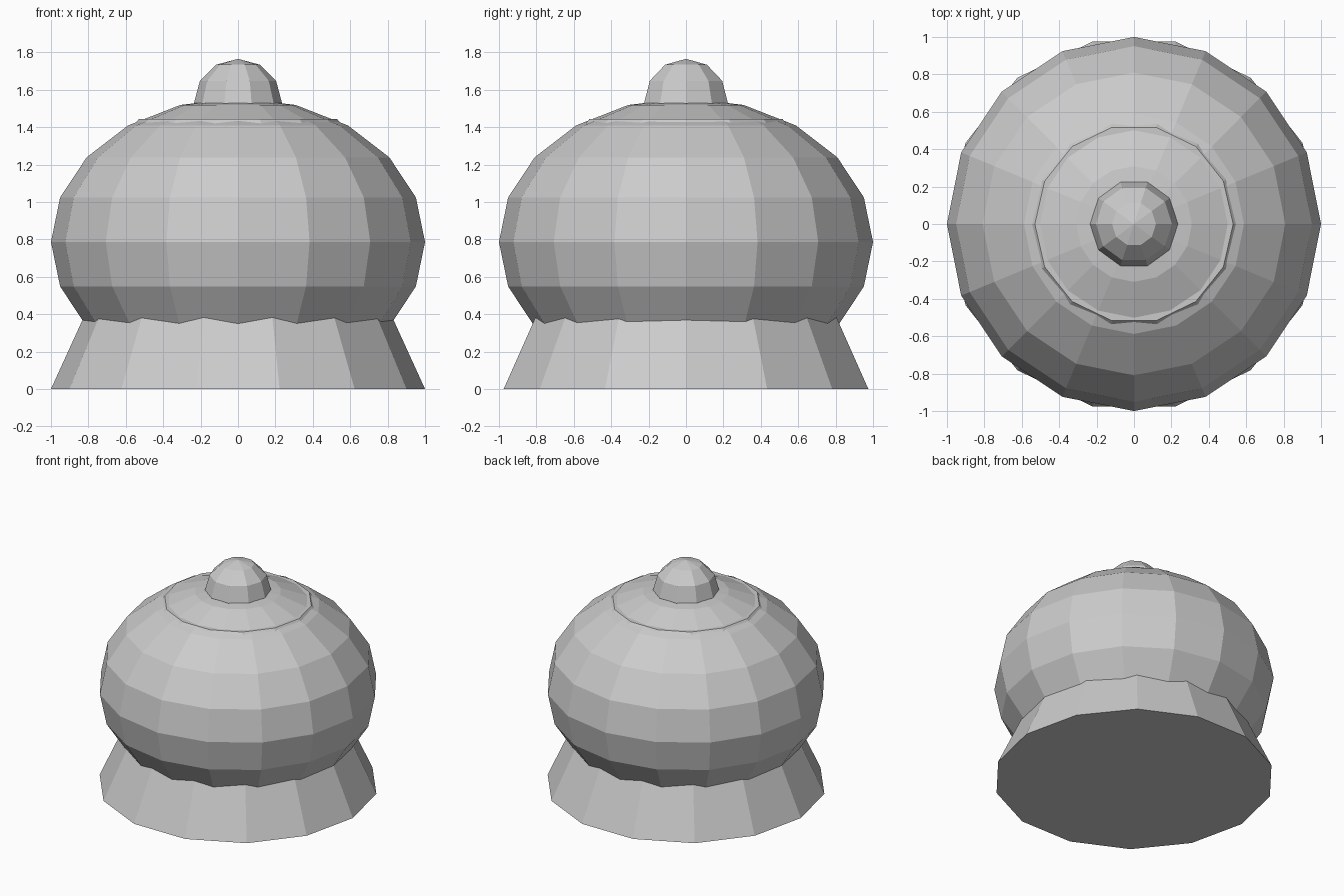
import bpy, math

if "Cube" in bpy.data.objects:
    bpy.data.objects.remove(bpy.data.objects["Cube"])

grey = bpy.data.materials.new("light grey")
grey.diffuse_color = (0.6, 0.6, 0.6, 1)
grey.use_nodes = True
grey.node_tree.nodes["Principled BSDF"].inputs["Base Color"].default_value = grey.diffuse_color


def lathe(name, sides, profile):
    """Flat-faced turned part from (radius, z) points, bottom to top; radius 0 is a pole."""
    verts, rings, faces = [], [], []
    for r, z in profile:
        n = 1 if r < 1e-5 else sides
        rings.append(list(range(len(verts), len(verts) + n)))
        for k in range(n):
            a = 2 * math.pi * k / sides
            verts.append((r * math.cos(a), r * math.sin(a), z))
    for low, high in zip(rings, rings[1:]):
        for k in range(sides):
            j = (k + 1) % sides
            if len(low) == 1:
                faces.append((low[0], high[j], high[k]))
            elif len(high) == 1:
                faces.append((low[k], low[j], high[0]))
            else:
                faces.append((low[k], low[j], high[j], high[k]))
    if len(rings[0]) > 1:
        faces.append(rings[0][::-1])
    if len(rings[-1]) > 1:
        faces.append(rings[-1])
    mesh = bpy.data.meshes.new(name)
    mesh.from_pydata(verts, [], faces)
    mesh.materials.append(grey)
    obj = bpy.data.objects.new(name, mesh)
    bpy.context.collection.objects.link(obj)
    return obj


def ball(radius, height, centre, rings):
    """Profile of a sphere, optionally squashed."""
    return [(radius * math.sin(math.pi * i / rings),
             centre - height * math.cos(math.pi * i / rings)) for i in range(rings + 1)]


# flared foot, running up into the body
lathe("flared_base", 14, [(1.0, 0), (0.79, 0.46)])
# squashed round body
lathe("round_body", 16, ball(1.0, 0.77, 0.786, 10))
# thin collar just breaking through the top of the body
lathe("top_collar", 14, [(0.60, 1.36), (0.53, 1.443)])
# small knob on top
lathe("top_knob", 10, ball(0.235, 0.235, 1.53, 6))
